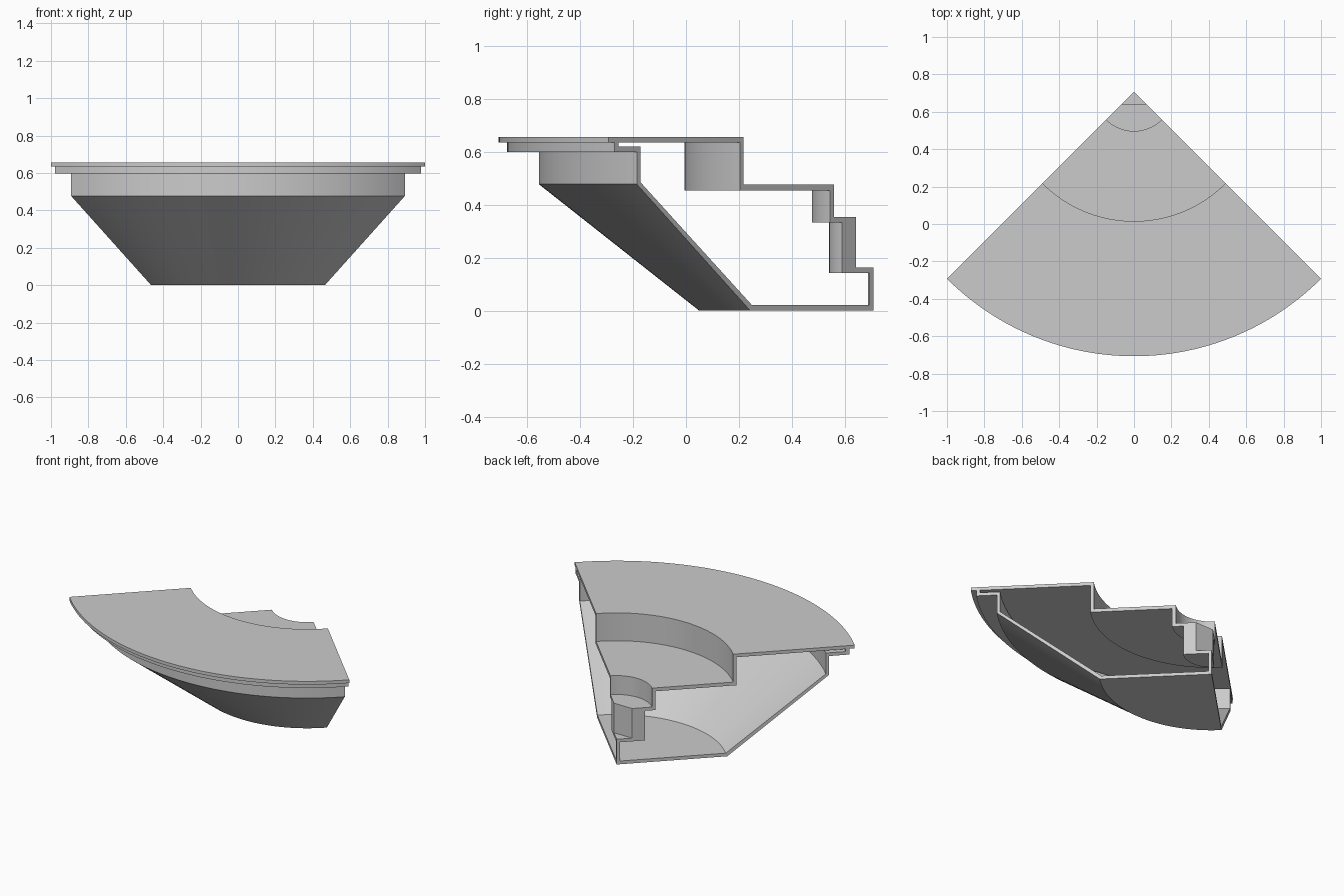
import bpy, bmesh, math

cube = bpy.data.objects.get("Cube")
if cube:
    bpy.data.objects.remove(cube)

APEX_Y = 0.707
STEPS = 40

grey = bpy.data.materials.new("light grey")
grey.use_nodes = True
colour = (0.6, 0.6, 0.6, 1)
grey.diffuse_color = colour
grey.node_tree.nodes["Principled BSDF"].inputs["Base Color"].default_value = colour


def sector(name, profile, square=()):
    """Sweep a closed (radius, height) profile through a quarter turn.
    Points listed in square follow a flat line instead of an arc."""
    bm = bmesh.new()
    rings = []
    for s in range(STEPS + 1):
        a = math.radians(-45 + 90 * s / STEPS)
        ring = []
        for i, (r, z) in enumerate(profile):
            if i in square:
                r /= math.cos(a)
            ring.append(bm.verts.new((r * math.sin(a), APEX_Y - r * math.cos(a), z)))
        rings.append(ring)
    n = len(profile)
    for a, b in zip(rings, rings[1:]):
        for i in range(n):
            j = (i + 1) % n
            if profile[i][0] or profile[j][0]:
                bm.faces.new((a[i], a[j], b[j], b[i]))
    bm.faces.new(rings[0])
    bm.faces.new(rings[-1])
    bmesh.ops.remove_doubles(bm, verts=bm.verts, dist=1e-5)
    bmesh.ops.recalc_face_normals(bm, faces=bm.faces)
    mesh = bpy.data.meshes.new(name)
    bm.to_mesh(mesh)
    bm.free()
    mesh.materials.append(grey)
    obj = bpy.data.objects.new(name, mesh)
    bpy.context.collection.objects.link(obj)
    bpy.ops.object.select_all(action="DESELECT")
    obj.select_set(True)
    bpy.context.view_layer.objects.active = obj
    bpy.ops.object.shade_smooth_by_angle(angle=math.radians(25))
    return obj


# Outer bowl: floor, sloping wall, collar, stepped rim and centre pin
sector("outer_bowl", [
    (0, 0), (0.657, 0), (1.262, 0.477), (1.262, 0.598), (1.382, 0.598),
    (1.382, 0.635), (1.36, 0.635), (1.36, 0.619), (1.242, 0.619),
    (1.242, 0.484), (0.648, 0.021), (0.02, 0.021), (0.02, 0.142), (0, 0.142)])

# Stepped lid: top plate, two wells and a socket with a square hole
sector("stepped_lid", [
    (0, 0.142), (0.167, 0.142), (0.167, 0.333), (0.232, 0.333),
    (0.232, 0.454), (0.713, 0.454), (0.713, 0.635), (1.414, 0.635),
    (1.414, 0.656), (0.692, 0.656), (0.692, 0.476), (0.21, 0.476),
    (0.21, 0.354), (0.065, 0.354), (0.065, 0.163), (0, 0.163)],
    square=(13, 14))
